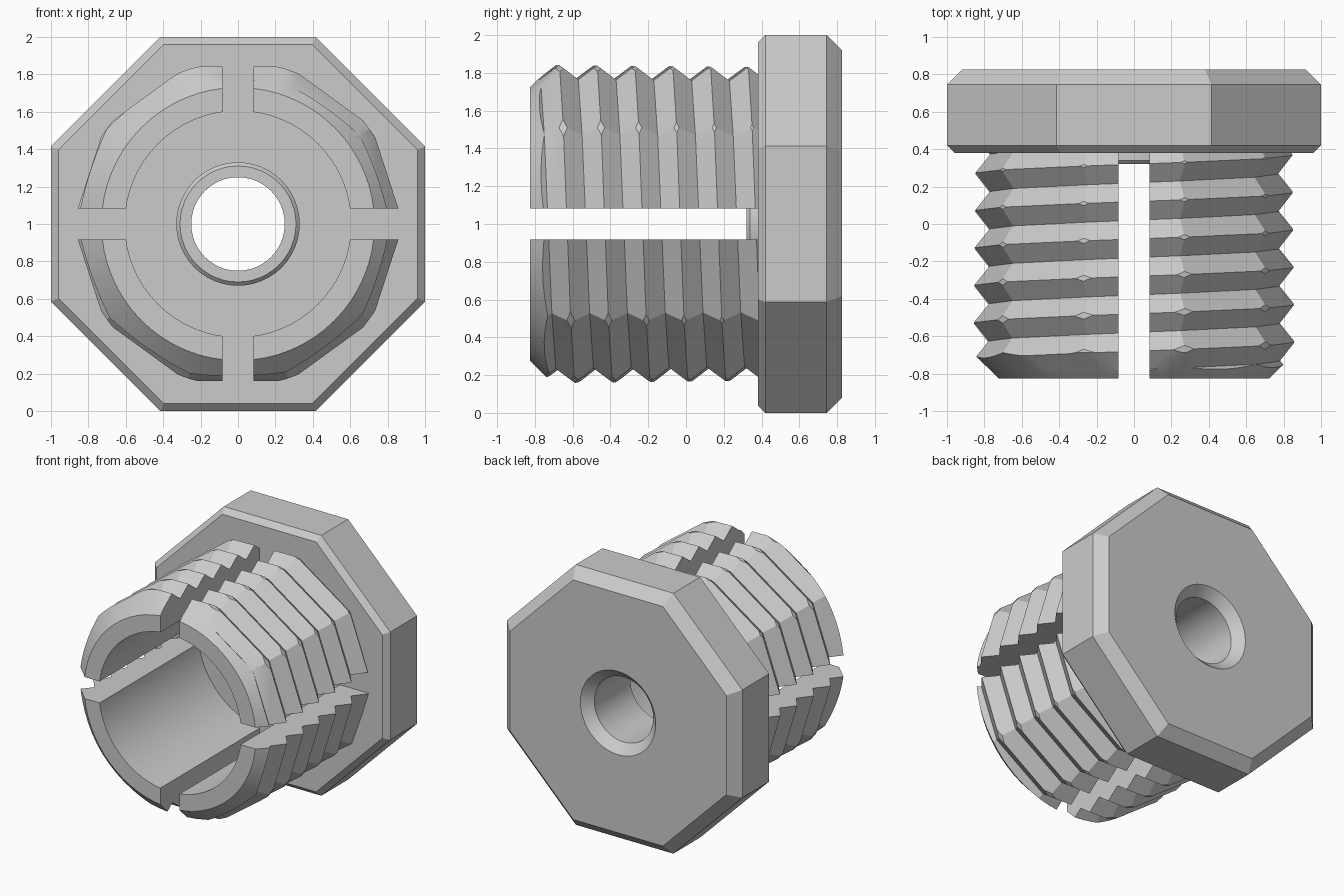
import bpy, bmesh
from math import sin, cos, pi, radians

cube = bpy.data.objects.get("Cube")
if cube:
    bpy.data.objects.remove(cube, do_unlink=True)

CENTRE_Z = 1.0

grey = bpy.data.materials.new("light grey")
grey.use_nodes = True
colour = (0.6, 0.6, 0.6, 1)
grey.diffuse_color = colour
next(n for n in grey.node_tree.nodes if n.type == 'BSDF_PRINCIPLED').inputs["Base Color"].default_value = colour


def on_axis(r, y, angle):
    """Point at a radius and angle around the lengthwise (y) axis."""
    return (r * cos(angle), y, CENTRE_Z + r * sin(angle))


def finish(name, bm):
    bmesh.ops.recalc_face_normals(bm, faces=bm.faces[:])
    mesh = bpy.data.meshes.new(name)
    bm.to_mesh(mesh)
    bm.free()
    mesh.materials.append(grey)
    ob = bpy.data.objects.new(name, mesh)
    bpy.context.collection.objects.link(ob)
    return ob


def lathe(name, profile, sides, start=0.0, tube=False):
    """Revolve (radius, y) points; a tube closes the profile, a solid gets end caps."""
    bm = bmesh.new()
    rings = [[bm.verts.new(on_axis(r, y, start + 2 * pi * i / sides)) for i in range(sides)]
             for r, y in profile]
    pairs = list(zip(rings, rings[1:]))
    if tube:
        pairs.append((rings[-1], rings[0]))
    else:
        bm.faces.new(rings[0])
        bm.faces.new(rings[-1])
    for a, b in pairs:
        for i in range(sides):
            j = (i + 1) % sides
            bm.faces.new((a[i], a[j], b[j], b[i]))
    return finish(name, bm)


def box(name, sx, sy, sz, y):
    bm = bmesh.new()
    bmesh.ops.create_cube(bm, size=1)
    for v in bm.verts:
        v.co = (v.co.x * sx, v.co.y * sy + y, v.co.z * sz + CENTRE_Z)
    return finish(name, bm)


def boolean(ob, cutter, operation):
    """Apply a boolean and throw the cutter away."""
    mod = ob.modifiers.new("cut", 'BOOLEAN')
    mod.operation = operation
    mod.solver = 'EXACT'
    mod.object = cutter
    graph = bpy.context.evaluated_depsgraph_get()
    mesh = bpy.data.meshes.new_from_object(ob.evaluated_get(graph))
    ob.modifiers.clear()
    ob.data = mesh
    mesh.materials.clear()
    mesh.materials.append(grey)
    bpy.data.objects.remove(cutter, do_unlink=True)


def smooth(ob, degrees):
    bpy.ops.object.select_all(action='DESELECT')
    ob.select_set(True)
    bpy.context.view_layer.objects.active = ob
    bpy.ops.object.shade_smooth_by_angle(angle=radians(degrees))


def helical_screw(name, sides=10, rows=21, pitch=0.2, base=-1.23, crest=0.885, root=0.805):
    """Ten-sided single-start screw, longer than needed, closed by a cone at each end."""
    bm = bmesh.new()
    cols = []
    for i in range(sides):
        col = []
        for r in range(rows):
            y = base + pitch * (r / 2 - i / sides)
            radius = (root if r % 2 else crest) * (1 - 0.012 * (y + 0.7))
            col.append(bm.verts.new(on_axis(radius, y, 2 * pi * i / sides)))
        cols.append(col)
    for i in range(sides):
        # The last column meets the first one a full pitch further along
        shift = 2 if i == sides - 1 else 0
        a, b = cols[i], cols[(i + 1) % sides]
        for r in range(shift, rows - 1):
            bm.faces.new((a[r], a[r + 1], b[r + 1 - shift], b[r - shift]))
    front, back = (bm.verts.new((0, y, CENTRE_Z)) for y in (-1.8, 1.2))
    for e in [e for e in bm.edges if e.is_boundary]:
        tip = front if e.verts[0].co.y < 0 else back
        bm.faces.new((e.verts[0], e.verts[1], tip))
    return finish(name, bm)


# Octagonal head, chamfered on both faces, with a countersunk through hole
k = 1 / cos(pi / 8)
head = lathe("octagon_head",
             [(0.96 * k, 0.38), (k, 0.42), (k, 0.745), (0.92 * k, 0.825)], 8, pi / 8)
hole = lathe("hole_cutter", [(0.25, 0.2), (0.25, 0.755), (0.34, 0.845)], 48)
boolean(head, hole, 'DIFFERENCE')
smooth(head, 20)

# Raised collar round the hole at the bottom of the bore
collar = lathe("hole_collar",
               [(0.25, 0.32), (0.31, 0.32), (0.33, 0.34), (0.33, 0.38), (0.25, 0.38)],
               48, tube=True)
smooth(collar, 30)

# Threaded sleeve: screw trimmed to a bored tube with a chamfered mouth
sleeve = helical_screw("threaded_sleeve")
envelope = lathe("sleeve_envelope",
                 [(0.605, -0.825), (0.73, -0.825), (0.868, -0.687), (0.868, 0.39), (0.605, 0.39)],
                 64, tube=True)
boolean(sleeve, envelope, 'INTERSECT')

# Crossed slots splitting the sleeve into four jaws
boolean(sleeve, box("upright_slot", 0.165, 1.5, 2.2, -0.2), 'DIFFERENCE')
boolean(sleeve, box("level_slot", 2.2, 1.5, 0.165, -0.2), 'DIFFERENCE')
smooth(sleeve, 28)
